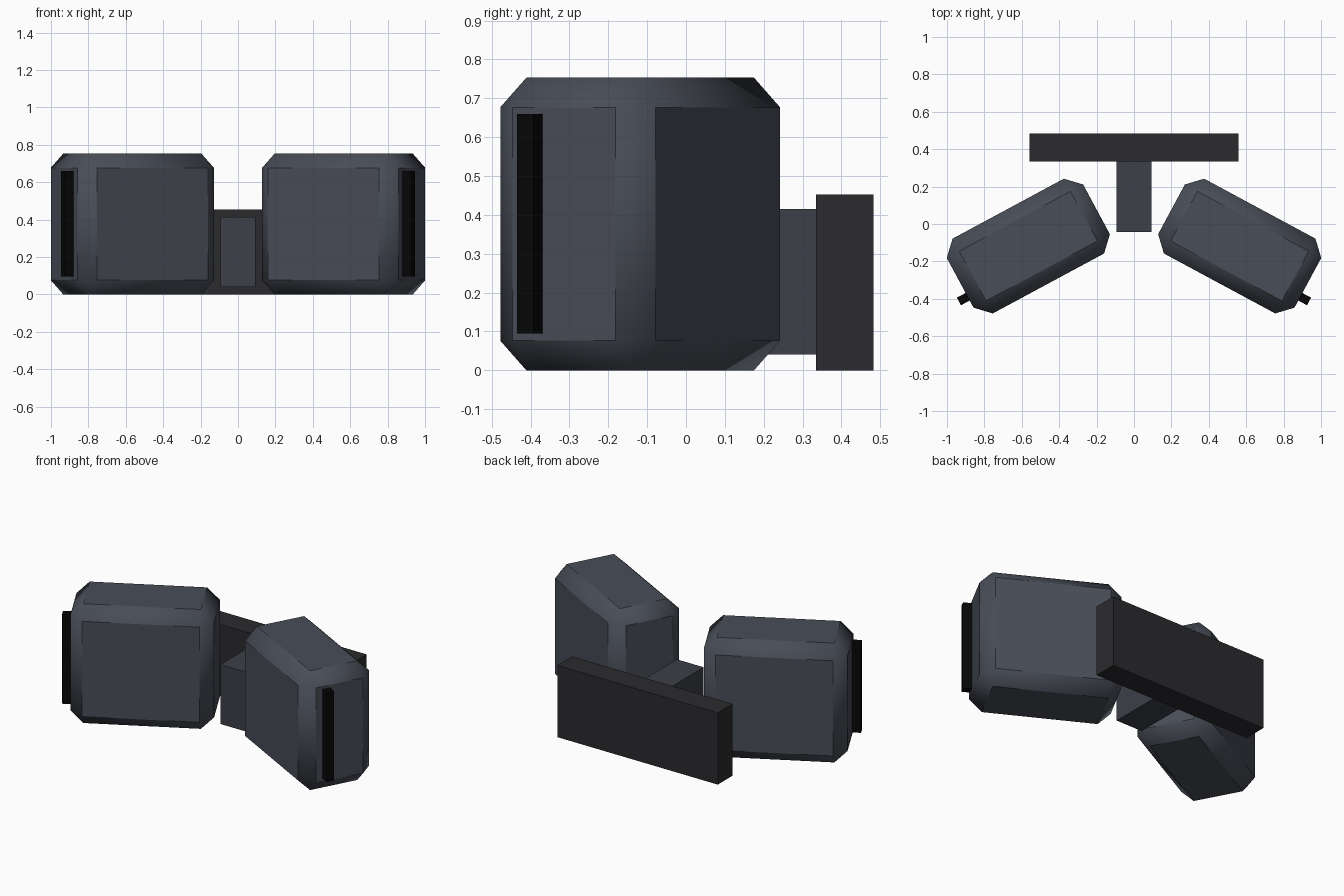
import bpy, math
from mathutils import Matrix, Vector

if "Cube" in bpy.data.objects:
    bpy.data.objects.remove(bpy.data.objects["Cube"])


def material(name, rgb):
    m = bpy.data.materials.new(name)
    m.diffuse_color = (*rgb, 1)
    m.use_nodes = True
    m.node_tree.nodes["Principled BSDF"].inputs["Base Color"].default_value = m.diffuse_color
    return m


SHELL = material("slate_shell", (0.065, 0.074, 0.095))
ARM = material("slate_arm", (0.045, 0.05, 0.063))
PLATE = material("charcoal_plate", (0.024, 0.024, 0.028))
BLACK = material("black_slot", (0.002, 0.002, 0.002))


def box(name, lo, hi, mat, frame=Matrix()):
    """Box between two corners, placed in a local frame."""
    lo, hi = Vector(lo), Vector(hi)
    bpy.ops.mesh.primitive_cube_add(size=1)
    ob = bpy.context.object
    ob.name = name
    ob.data.transform(Matrix.Translation((lo + hi) / 2) @ Matrix.Diagonal((*(hi - lo), 1)))
    ob.matrix_world = frame
    ob.data.materials.append(mat)
    return ob


# Wall plate and the arm that carries the heads
box("back_plate", (-0.56, 0.335, 0), (0.56, 0.483, 0.453), PLATE)
box("centre_arm", (-0.093, -0.043, 0.04), (0.093, 0.335, 0.415), ARM)

# Two angled heads with chamfered edges and a dark strip on the outer end
for side, s in (("left", -1), ("right", 1)):
    frame = Matrix.Translation((s * 0.565, -0.118, 0)) @ Matrix.Rotation(-s * math.radians(28.3), 4, 'Z')
    head = box(f"{side}_head", (-0.414, -0.227, 0), (0.414, 0.227, 0.753), SHELL, frame)
    bevel = head.modifiers.new("chamfer", 'BEVEL')
    bevel.width = 0.076
    bevel.segments = 1
    bpy.ops.object.modifier_apply(modifier=bevel.name)
    bpy.ops.object.shade_smooth_by_angle(angle=math.radians(40))
    u = sorted((s * 0.39, s * 0.467))
    box(f"{side}_end_strip", (u[0], -0.108, 0.095), (u[1], -0.062, 0.66), BLACK, frame)
